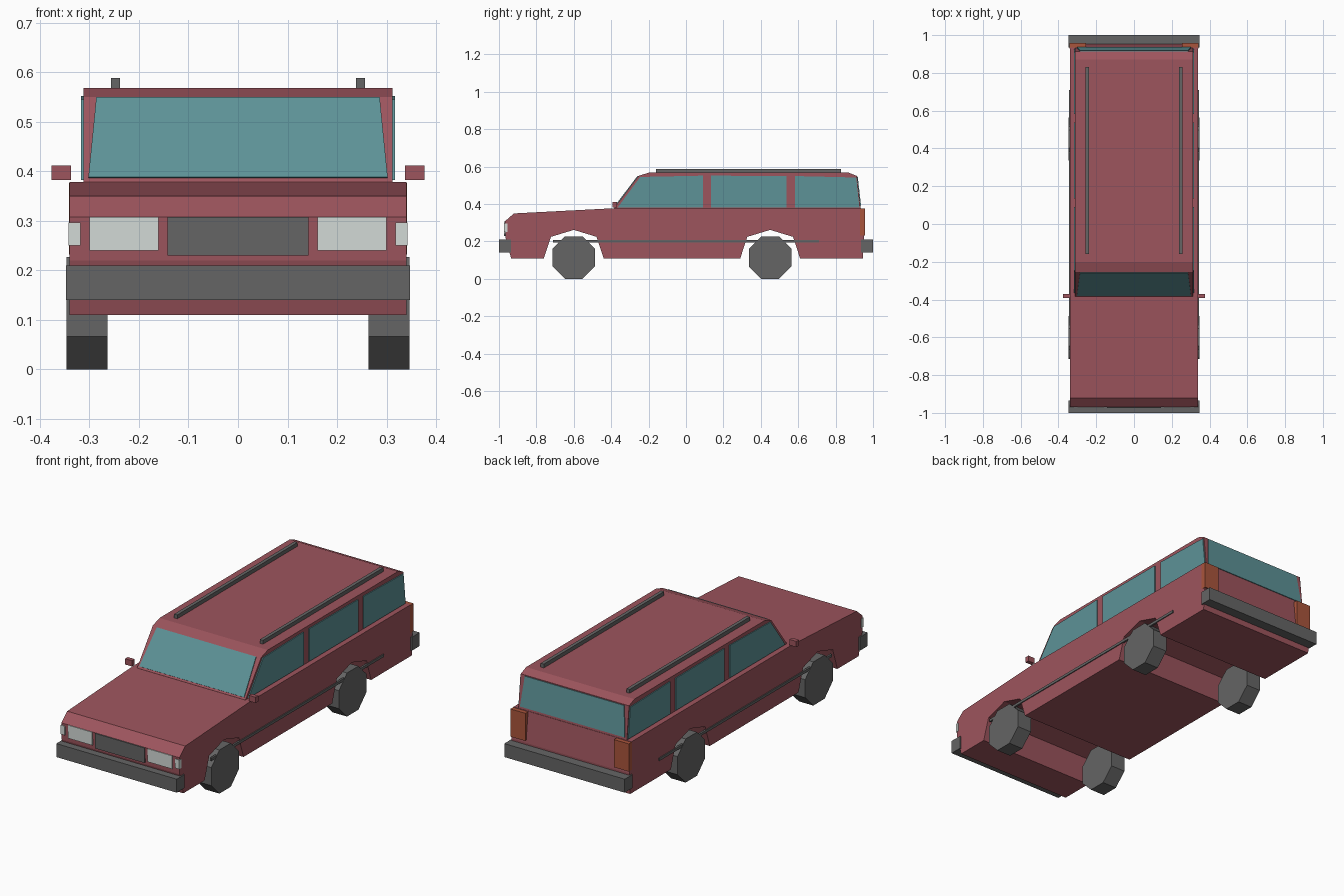
import bpy, bmesh, math
from mathutils import Vector

if "Cube" in bpy.data.objects:
    bpy.data.objects.remove(bpy.data.objects["Cube"])


def material(name, rgb):
    m = bpy.data.materials.new(name)
    m.diffuse_color = (*rgb, 1)
    m.use_nodes = True
    m.node_tree.nodes["Principled BSDF"].inputs["Base Color"].default_value = m.diffuse_color
    return m


RED = material("red_paint", (0.34, 0.09, 0.11))
GLASS = material("teal_glass", (0.11, 0.29, 0.31))
DARK = material("dark_grey", (0.13, 0.13, 0.13))
LAMP = material("pale_lamp", (0.65, 0.7, 0.67))
TAIL = material("tail_orange", (0.4, 0.09, 0.045))


def finish(name, bm, mat):
    bmesh.ops.recalc_face_normals(bm, faces=bm.faces)
    mesh = bpy.data.meshes.new(name)
    bm.to_mesh(mesh)
    bm.free()
    mesh.materials.append(mat)
    obj = bpy.data.objects.new(name, mesh)
    bpy.context.collection.objects.link(obj)
    return obj


def prism(name, points, vec, mat):
    """Polygon swept along a vector."""
    bm = bmesh.new()
    face = bm.faces.new([bm.verts.new(p) for p in points])
    new = bmesh.ops.extrude_face_region(bm, geom=[face], use_keep_orig=True)["geom"]
    verts = [g for g in new if isinstance(g, bmesh.types.BMVert)]
    bmesh.ops.translate(bm, vec=Vector(vec), verts=verts)
    return finish(name, bm, mat)


def side_prism(name, profile, x0, x1, mat):
    """Side profile (y, z) swept from x0 to x1."""
    return prism(name, [(x0, y, z) for y, z in profile], (x1 - x0, 0, 0), mat)


def box(name, x, y, z, mat):
    return side_prism(name, [(y[0], z[0]), (y[1], z[0]), (y[1], z[1]), (y[0], z[1])],
                      x[0], x[1], mat)


def mirrored(obj):
    m = obj.modifiers.new("mirror", "MIRROR")
    m.use_bisect_axis[0] = False
    m.use_mirror_merge = False
    return obj


# Lower body with both wheel arches cut into the profile
AXLES = (-0.6, 0.45)
body = [(-0.935, 0.11), (-0.965, 0.22), (-0.968, 0.308), (-0.92, 0.35),
        (-0.38, 0.378), (0.935, 0.378), (0.952, 0.22), (0.945, 0.11)]
for c in reversed(AXLES):
    body += [(c + dy, z) for dy, z in
             ((0.16, 0.11), (0.122, 0.225), (0, 0.262), (-0.122, 0.225), (-0.16, 0.11))]
side_prism("body", body, -0.34, 0.34, RED)

# Cabin
cabin = [(-0.385, 0.37), (-0.385, 0.378), (-0.255, 0.55), (-0.2, 0.568),
         (0.87, 0.568), (0.914, 0.55), (0.933, 0.378), (0.933, 0.37)]
side_prism("cabin", cabin, -0.312, 0.312, RED)

# Side windows
windows = {
    "front_side_window": [(-0.365, 0.382), (0.09, 0.382), (0.09, 0.552), (-0.245, 0.545)],
    "middle_side_window": [(0.135, 0.382), (0.537, 0.382), (0.537, 0.55), (0.135, 0.552)],
    "rear_side_window": [(0.582, 0.382), (0.927, 0.382), (0.91, 0.542), (0.582, 0.55)],
}
for name, pts in windows.items():
    mirrored(side_prism(name, pts, 0.31, 0.317, GLASS))


# Windscreen and tailgate glass, laid on the sloping cabin ends
def end_glass(name, low, high, w_low, w_high):
    (y0, z0), (y1, z1) = low, high
    pts = [(-w_low, y0, z0), (w_low, y0, z0), (w_high, y1, z1), (-w_high, y1, z1)]
    out = Vector((0, z1 - z0, y0 - y1)).normalized() * 0.004
    if y0 < 0:
        out = Vector((0, -(z1 - z0), y1 - y0)).normalized() * 0.004
    prism(name, pts, out, GLASS)


end_glass("windscreen", (-0.379, 0.386), (-0.257, 0.547), 0.302, 0.286)
end_glass("tailgate_window", (0.932, 0.39), (0.9145, 0.546), 0.302, 0.286)

# Bumpers
box("front_bumper", (-0.347, 0.347), (-1.0, -0.935), (0.14, 0.21), DARK)
box("rear_bumper", (-0.347, 0.347), (0.935, 1.0), (0.14, 0.21), DARK)

# Grille and lamps
box("grille", (-0.142, 0.142), (-0.974, -0.95), (0.23, 0.308), DARK)
mirrored(box("headlight", (0.16, 0.30), (-0.972, -0.95), (0.24, 0.308), LAMP))
mirrored(box("corner_light", (0.318, 0.342), (-0.972, -0.955), (0.25, 0.297), LAMP))
mirrored(box("tail_light", (0.255, 0.341), (0.93, 0.958), (0.232, 0.376), TAIL))

# Roof rails, side mouldings and mirrors
mirrored(box("roof_rail", (0.238, 0.256), (-0.16, 0.83), (0.566, 0.588), DARK))
mirrored(box("side_moulding", (0.335, 0.345), (-0.71, 0.71), (0.194, 0.208), DARK))
mirrored(box("door_mirror", (0.337, 0.376), (-0.392, -0.37), (0.382, 0.412), RED))

# Octagonal wheels standing on a flat
R = 0.1135 / math.cos(math.pi / 8)
for name, c in zip(("front_wheel", "rear_wheel"), AXLES):
    ring = [(c + R * math.cos(a), 0.1135 + R * math.sin(a))
            for a in (math.pi / 8 + i * math.pi / 4 for i in range(8))]
    mirrored(side_prism(name, ring, 0.263, 0.346, DARK))
